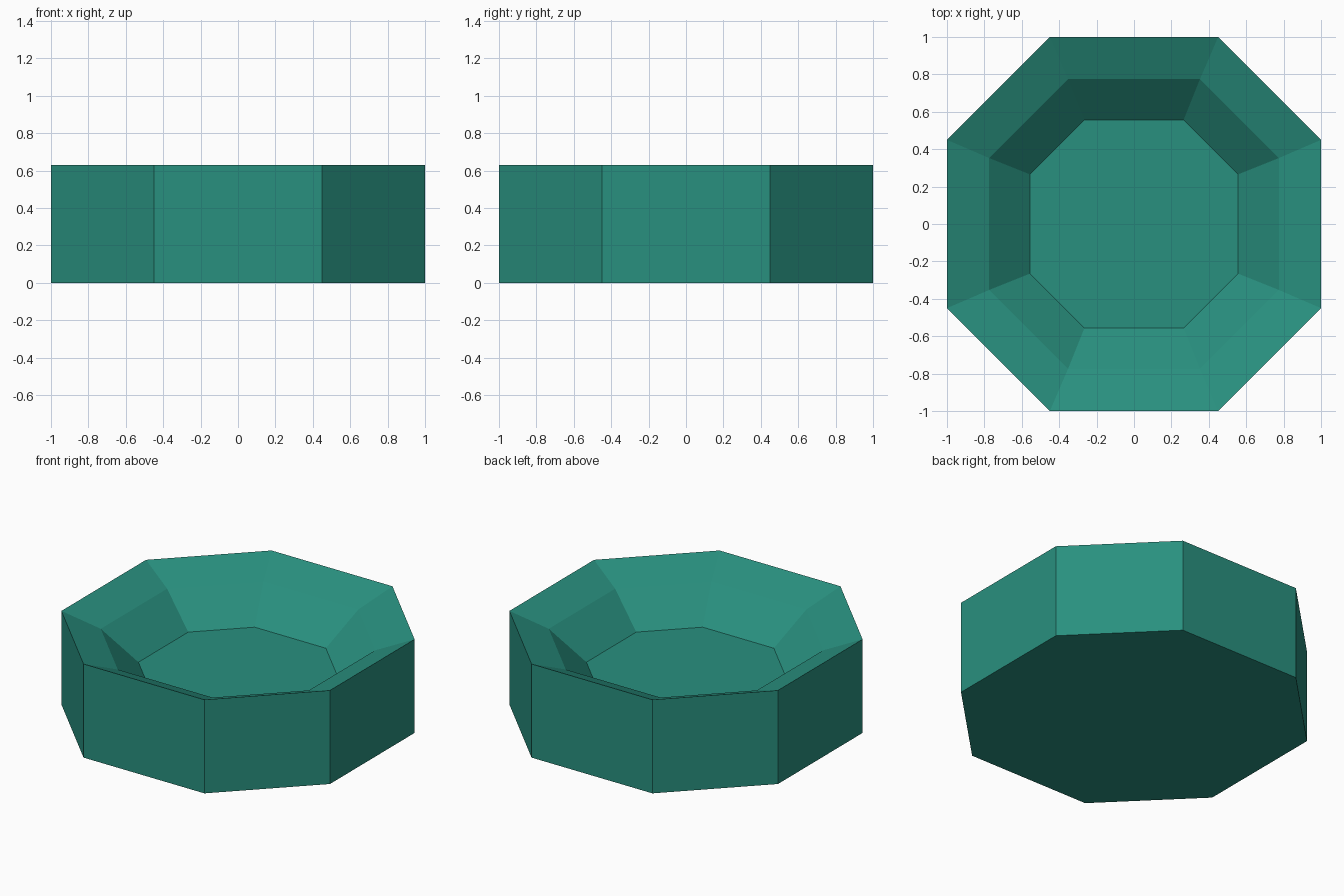
import bpy, bmesh

if "Cube" in bpy.data.objects:
    bpy.data.objects.remove(bpy.data.objects["Cube"])

teal = bpy.data.materials.new("teal")
teal.diffuse_color = (0.022, 0.28, 0.212, 1)
teal.use_nodes = True
teal.node_tree.nodes["Principled BSDF"].inputs["Base Color"].default_value = teal.diffuse_color


def octagon(bm, r, c, z):
    """Octagon with flats at distance r and corners offset by c."""
    pts = [(r, -c), (r, c), (c, r), (-c, r), (-r, c), (-r, -c), (-c, -r), (c, -r)]
    return [bm.verts.new((x, y, z)) for x, y in pts]


bm = bmesh.new()
# Rings: base, outer rim, shallow slope, bowl floor
rings = [octagon(bm, *p) for p in [
    (1.0, 0.45, 0.0),
    (1.0, 0.45, 0.63),
    (0.775, 0.353, 0.533),
    (0.556, 0.265, 0.333),
]]
for a, b in zip(rings, rings[1:]):
    for i in range(8):
        j = (i + 1) % 8
        bm.faces.new((a[i], a[j], b[j], b[i]))
# Underside and bowl floor
bm.faces.new(rings[0][::-1])
bm.faces.new(rings[-1])
bmesh.ops.recalc_face_normals(bm, faces=bm.faces)

mesh = bpy.data.meshes.new("octagonal_bowl")
bm.to_mesh(mesh)
bm.free()
mesh.materials.append(teal)
bowl = bpy.data.objects.new("octagonal_bowl", mesh)
bpy.context.collection.objects.link(bowl)
